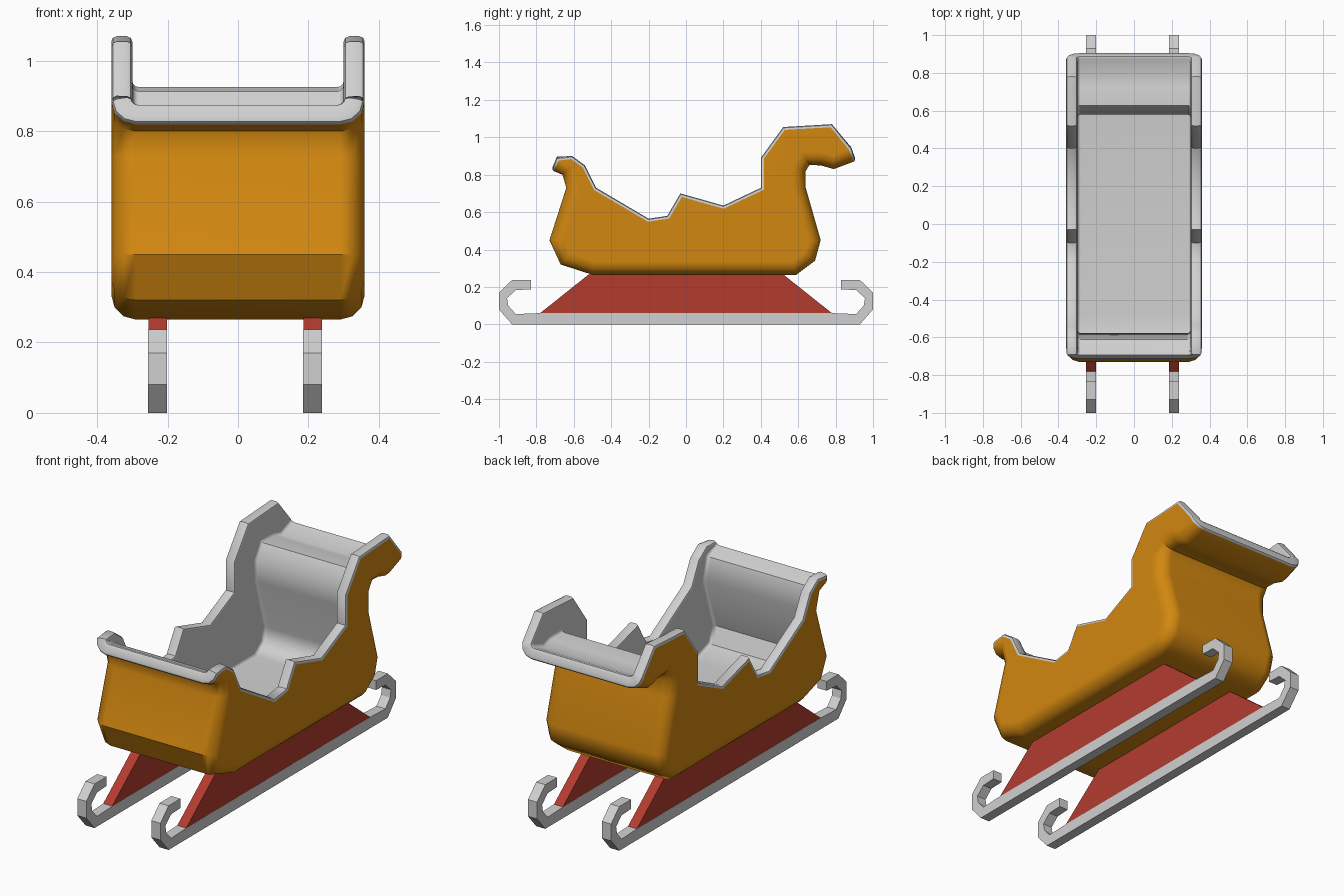
import bpy, bmesh, math
from mathutils import Vector

if "Cube" in bpy.data.objects:
    bpy.data.objects.remove(bpy.data.objects["Cube"])


def material(name, rgb):
    m = bpy.data.materials.new(name)
    m.diffuse_color = (*rgb, 1)
    m.use_nodes = True
    m.node_tree.nodes["Principled BSDF"].inputs["Base Color"].default_value = m.diffuse_color
    return m


ORANGE = material("orange paint", (0.65, 0.245, 0.005))
SILVER = material("light grey", (0.63, 0.63, 0.63))
RED = material("red paint", (0.45, 0.045, 0.028))


def make_object(name, bm, mats):
    bmesh.ops.recalc_face_normals(bm, faces=bm.faces)
    me = bpy.data.meshes.new(name)
    bm.to_mesh(me)
    bm.free()
    for m in mats:
        me.materials.append(m)
    ob = bpy.data.objects.new(name, me)
    bpy.context.collection.objects.link(ob)
    return ob


def plate(name, profile, x, half, mat):
    """Extrude a (y, z) profile across x."""
    bm = bmesh.new()
    f = bm.faces.new([bm.verts.new((x - half, y, z)) for y, z in profile])
    ext = bmesh.ops.extrude_face_region(bm, geom=[f])
    vs = [v for v in ext["geom"] if isinstance(v, bmesh.types.BMVert)]
    bmesh.ops.translate(bm, verts=vs, vec=(2 * half, 0, 0))
    if len(bm.faces) == len(profile) + 1:      # close the start side if it was consumed
        bmesh.ops.holes_fill(bm, edges=bm.edges, sides=0)
    return make_object(name, bm, [mat])


# Tub: front lip, front wall, floor, back wall, back lip as one (y, z) path
PATH = [Vector(p) for p in [
    (-0.72, 0.825), (-0.66, 0.80), (-0.64, 0.73), (-0.73, 0.45), (-0.67, 0.32),
    (-0.50, 0.265), (0.59, 0.265), (0.69, 0.34), (0.72, 0.45), (0.64, 0.73),
    (0.64, 0.82), (0.66, 0.852), (0.72, 0.85), (0.79, 0.83), (0.91, 0.875)]]
# Stepped upper edge of each side wall, front to back
RIM = [(-0.61, 0.90), (-0.54, 0.85), (-0.48, 0.73), (-0.20, 0.565), (-0.10, 0.58),
       (-0.03, 0.70), (0.20, 0.635), (0.40, 0.73), (0.40, 0.89), (0.52, 1.055),
       (0.78, 1.07)]
HALF, WALL, ROUND, SEG = 0.36, 0.06, 0.07, 3


def inward(i):
    """Mitred inward normal of the path at point i."""
    ns = []
    for a, b in ((i - 1, i), (i, i + 1)):
        if a >= 0 and b < len(PATH):
            d = (PATH[b] - PATH[a]).normalized()
            ns.append(Vector((-d.y, d.x)))
    n = sum(ns, Vector((0, 0))).normalized()
    return n / max(n.dot(ns[0]), 0.5)


def shell(bm, t, mat):
    """Open tub surface set in by t, corners rounded; returns its rim loop."""
    half, r = HALF - t, max(ROUND - t, 0.018)
    rows, faces, sides = [], [], []
    for i, p in enumerate(PATH):
        right = []
        for k in range(SEG + 1):
            a = math.pi / 2 * k / SEG
            q = p + inward(i) * (t + r * (1 - math.sin(a)))
            right.append((half - r * (1 - math.cos(a)), q.x, q.y))
        left = [(-x, y, z) for x, y, z in reversed(right)]
        rows.append([bm.verts.new(c) for c in right + left])
    for a, b in zip(rows, rows[1:]):
        for k in range(len(a) - 1):
            faces.append(bm.faces.new((a[k], a[k + 1], b[k + 1], b[k])))
    for x, col in ((half, 0), (-half, -1)):
        rim = [bm.verts.new((x, y, z)) for y, z in RIM]
        faces.append(bm.faces.new([row[col] for row in rows] + rim[::-1]))
        sides.append(rim)
    for f in faces:
        f.material_index = mat
    return rows[0] + sides[1] + rows[-1][::-1] + sides[0][::-1]


bm = bmesh.new()
outer, inner = shell(bm, 0, 0), shell(bm, WALL, 1)
rim_faces = []
for k in range(len(outer)):
    f = bm.faces.new((outer[k - 1], outer[k], inner[k], inner[k - 1]))
    f.material_index = 1
    rim_faces.append(f)
# Rounded rim
loops = [bm.edges.get((lp[k - 1], lp[k])) for lp in (outer, inner) for k in range(len(lp))]
bmesh.ops.recalc_face_normals(bm, faces=bm.faces)
bmesh.ops.bevel(bm, geom=loops, offset=0.016, offset_type='OFFSET', segments=2,
                profile=0.5, affect='EDGES', clamp_overlap=False, material=1)
tub = make_object("sleigh_body", bm, [ORANGE, SILVER])
bpy.context.view_layer.objects.active = tub
tub.select_set(True)
bpy.ops.object.shade_smooth_by_angle(angle=math.radians(40))
wn = tub.modifiers.new("even shading", 'WEIGHTED_NORMAL')
wn.keep_sharp = True

# Runners with curled ends, and the red supports above them
OUT = [(0.93, 0.0), (1.0, 0.08), (1.0, 0.17), (0.93, 0.237), (0.83, 0.237)]
IN = [(0.83, 0.187), (0.91, 0.183), (0.957, 0.14), (0.95, 0.10), (0.91, 0.055), (0.78, 0.06)]
curl = OUT + IN
runner = curl + [(-y, z) for y, z in reversed(curl)]
support = [(-0.78, 0.06), (0.78, 0.06), (0.51, 0.275), (-0.51, 0.275)]
for side, x in (("left", -0.228), ("right", 0.212)):
    plate(side + "_runner", runner, x, 0.027, SILVER)
    plate(side + "_support", support, x, 0.0265, RED)
